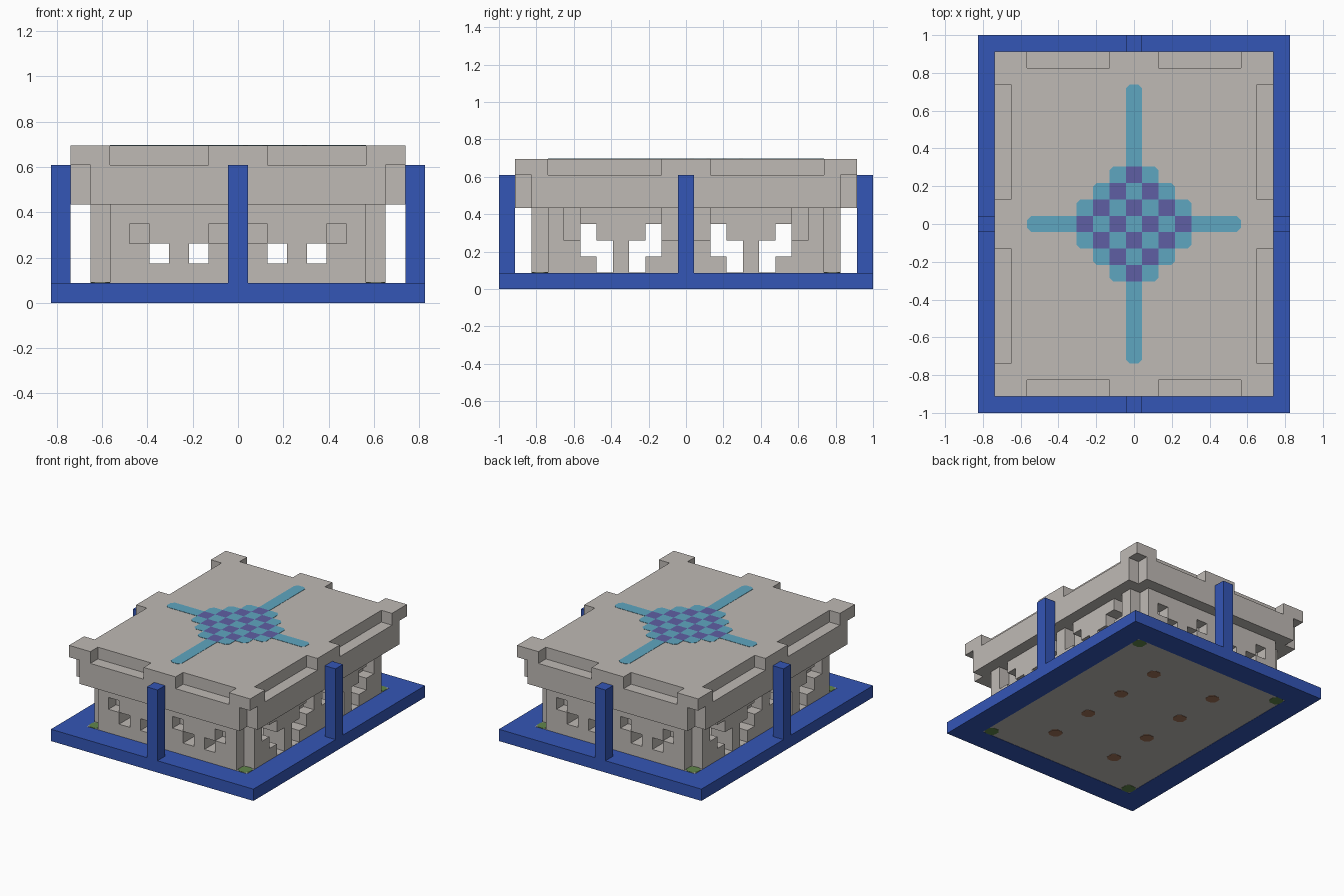
import bpy
import bmesh

cube = bpy.data.objects.get("Cube")
if cube:
    bpy.data.objects.remove(cube, do_unlink=True)

U = 2 / 23      # size of one block
PAINT = 0.002   # thickness of painted plates


def material(name, rgb):
    m = bpy.data.materials.new(name)
    m.use_nodes = True
    m.diffuse_color = (*rgb, 1)
    node = next(n for n in m.node_tree.nodes if n.type == "BSDF_PRINCIPLED")
    node.inputs["Base Color"].default_value = (*rgb, 1)
    return m


STONE = material("pale_stone", (0.52, 0.49, 0.46))
BLUE = material("deep_blue", (0.034, 0.093, 0.468))
CYAN = material("light_blue", (0.114, 0.38, 0.53))
PURPLE = material("dusty_purple", (0.114, 0.114, 0.366))
GREEN = material("moss_green", (0.12, 0.24, 0.07))
BROWN = material("earth_brown", (0.35, 0.17, 0.095))


def finish(name, bm, mat):
    bmesh.ops.remove_doubles(bm, verts=bm.verts, dist=0.0001)
    bmesh.ops.recalc_face_normals(bm, faces=bm.faces)
    mesh = bpy.data.meshes.new(name)
    bm.to_mesh(mesh)
    bm.free()
    mesh.materials.append(mat)
    ob = bpy.data.objects.new(name, mesh)
    bpy.context.scene.collection.objects.link(ob)
    return ob


def block(x0, x1, y0, y1, z0, z1):
    """Set of all cells in an inclusive range."""
    return {(x, y, z) for x in range(x0, x1 + 1)
            for y in range(y0, y1 + 1) for z in range(z0, z1 + 1)}


def slab(hx, hy, z0, z1):
    return block(-hx, hx, -hy, hy, z0, z1)


def corners(hx, hy, z0, z1):
    return {(x, y, z) for x in (-hx, hx) for y in (-hy, hy) for z in range(z0, z1 + 1)}


def build_blocks(name, cells, mat):
    """Mesh holding only the exposed sides of a set of cells."""
    bm = bmesh.new()
    for cell in cells:
        for axis in range(3):
            for s in (-1, 1):
                near = list(cell)
                near[axis] += s
                if tuple(near) in cells:
                    continue
                verts = []
                for a, b in ((-1, -1), (1, -1), (1, 1), (-1, 1)):
                    p = list(cell)
                    p[axis] += s / 2
                    p[(axis + 1) % 3] += a / 2
                    p[(axis + 2) % 3] += b / 2
                    verts.append(bm.verts.new((p[0] * U, p[1] * U, (p[2] + 0.5) * U)))
                bm.faces.new(verts)
    return finish(name, bm, mat)


def build_tiles(name, cells, around, z0, z1, mat):
    """Flat tiles whose free outer corners are chamfered."""
    bm = bmesh.new()
    for x, y in cells:
        pts = []
        for sx, sy in ((-1, -1), (1, -1), (1, 1), (-1, 1)):
            if (x + sx, y) in around or (x, y + sy) in around:
                pts.append((x + sx / 2, y + sy / 2))
            else:
                cut = [(x + sx / 2, y + sy / 4), (x + sx / 4, y + sy / 2)]
                pts += cut if sx * sy > 0 else cut[::-1]
        face = bm.faces.new([bm.verts.new((px * U, py * U, z0)) for px, py in pts])
        top = bmesh.ops.extrude_face_region(bm, geom=[face], use_keep_orig=True)
        moved = [v for v in top["geom"] if isinstance(v, bmesh.types.BMVert)]
        bmesh.ops.translate(bm, verts=moved, vec=(0, 0, z1 - z0))
    return finish(name, bm, mat)


# Blue base frame with four upright posts
build_blocks("base_frame", slab(9, 11, 0, 0) - slab(7, 9, 0, 0), BLUE)
for name, x, y in (("front_post", 0, -11), ("back_post", 0, 11),
                   ("right_post", -9, 0), ("left_post", 9, 0)):
    build_blocks(name, block(x, x, y, y, 0, 6), BLUE)

# Stone floor with corner and underside spots
floor = build_blocks("floor", slab(7, 9, 0, 0), STONE)
floor.location.z = PAINT
build_tiles("corner_moss", {(x, y) for x in (-7, 7) for y in (-9, 9)}, set(),
            0, U + 2 * PAINT, GREEN)
build_tiles("underside_spots", {(x, y) for x in (-3, 3) for y in (-6, -2, 2, 6)}, set(),
            0, U, BROWN)

# Double-thickness walls with notched corners
walls = slab(7, 9, 1, 4) - slab(5, 7, 1, 4) - corners(7, 9, 1, 4)

# V-shaped openings in the long side walls; the top step is blind
for centre in (-4, 4):
    for d in (-3, -2, -1, 1, 2, 3):
        for x in ((-7, 7) if abs(d) == 3 else (-7, -6, 6, 7)):
            walls -= block(x, x, centre + d, centre + d, abs(d), abs(d) + 1)

# Small diagonal openings in the front and back walls
for centre in (-3, 3):
    for d in (-2, -1, 1, 2):
        for y in ((-9, 9) if abs(d) == 2 else (-9, -8, 8, 9)):
            walls.discard((centre + d, y, abs(d) + 1))
build_blocks("walls", walls, STONE)

# Overhanging roof with notched corners and stepped parapet
roof = slab(8, 10, 5, 7) - corners(8, 10, 5, 6)
for s in (-1, 1):
    for x in range(2, 7):
        roof -= {(s * x, -10, 7), (s * x, 10, 7)}
    for y in range(2, 9):
        roof -= {(-8, s * y, 7), (8, s * y, 7)}
build_blocks("roof", roof, STONE)

# Roof mosaic: chequered diamond with four arms
diamond = {(x, y) for x in range(-3, 4) for y in range(-3, 4) if abs(x) + abs(y) <= 4}
arms = {(x, 0) for x in range(-6, 7)} | {(0, y) for y in range(-8, 9)}
mosaic = diamond | arms
purple = {(x, y) for x, y in diamond if abs(x) + abs(y) <= 3 and (x + y) % 2}
TOP = 8 * U
build_tiles("mosaic_light", mosaic - purple, mosaic, TOP - PAINT, TOP + PAINT, CYAN)
build_tiles("mosaic_dark", purple, mosaic, TOP - PAINT, TOP + PAINT, PURPLE)
